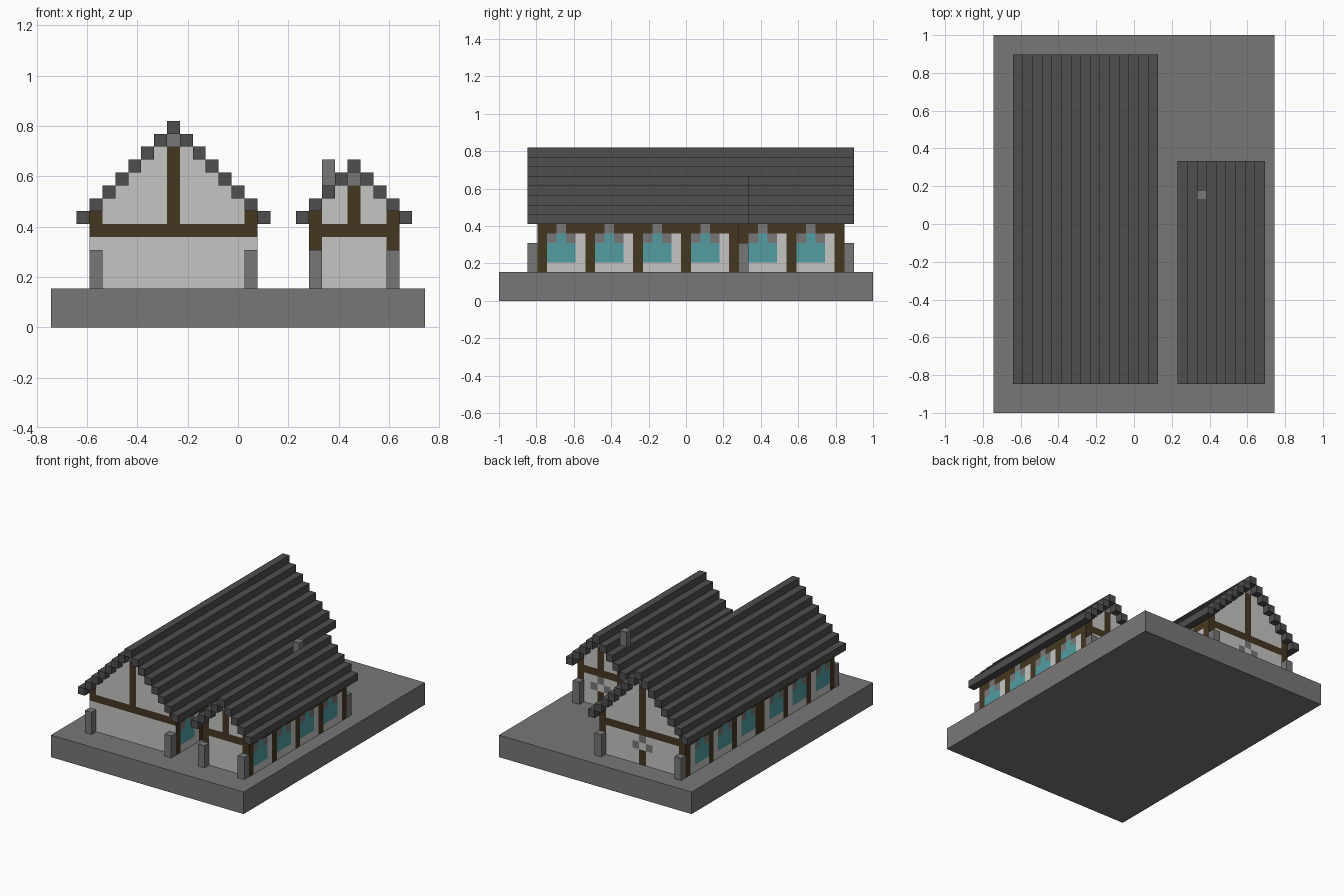
import bpy, bmesh
from mathutils import Vector

if "Cube" in bpy.data.objects:
    bpy.data.objects.remove(bpy.data.objects["Cube"], do_unlink=True)

V = 2 / 39                       # block size
NX, NY = 29, 39                  # plot size in blocks
STONE, PLASTER, TIMBER, GLASS, TILE = range(5)


def linear(c):
    return c / 12.92 if c <= 0.04045 else ((c + 0.055) / 1.055) ** 2.4


def make_material(name, rgb):
    m = bpy.data.materials.new(name)
    col = [linear(c / 255) for c in rgb] + [1]
    m.use_nodes = True
    bsdf = m.node_tree.nodes["Principled BSDF"]
    bsdf.inputs["Base Color"].default_value = col
    bsdf.inputs["Roughness"].default_value = 0.9
    m.diffuse_color = col
    return m


MATS = [make_material("grey stone", (121, 119, 120)),
        make_material("white plaster", (197, 197, 195)),
        make_material("dark timber", (69, 54, 33)),
        make_material("teal glass", (83, 156, 160)),
        make_material("slate roof", (78, 78, 78))]


def point(i, j, k):
    return Vector(((i - NX / 2) * V, (j - NY / 2) * V, k * V))


def finish(name, bm, mats):
    me = bpy.data.meshes.new(name)
    bm.to_mesh(me)
    bm.free()
    for m in mats:
        me.materials.append(m)
    ob = bpy.data.objects.new(name, me)
    bpy.context.scene.collection.objects.link(ob)
    return ob


def boxes(name, spans, mat):
    """Blocks given as (low corner, high corner) in block units."""
    bm = bmesh.new()
    for lo, hi in spans:
        a, b = point(*lo), point(*hi)
        verts = bmesh.ops.create_cube(bm, size=1)["verts"]
        bmesh.ops.scale(bm, vec=b - a, verts=verts)
        bmesh.ops.translate(bm, vec=(a + b) / 2, verts=verts)
    return finish(name, bm, [MATS[mat]])


def side_colour(j, k, posts):
    # Posts, top beam and arched windows along the long walls
    if j in posts:
        return TIMBER
    step = j - max(p for p in posts if p < j)
    if k >= 7:
        return STONE if k == 7 and step == 2 else TIMBER
    if step <= 3:
        if k in (4, 5):
            return GLASS
        if k == 6:
            return GLASS if step == 2 else STONE
    return PLASTER


def gable_colour(d, k, half, top, back, bare_corners):
    # d is the distance from the ridge line
    if k == top - 1:
        return STONE
    if k == 7 or (d == 0 and k > 7):
        return TIMBER
    if d == half and (k > 7 or not bare_corners):
        return TIMBER
    if back:
        if d == 0 and k < 5:
            return TIMBER
        if (d, k) in ((1, 5), (0, 6)):
            return STONE
    return PLASTER


def house(name, centre, half, y0, y1, posts, bare_front):
    """Walls, stepped roof and corner stones of one building."""
    x0, x1 = centre - half, centre + half + 1
    top = 9 + half                                   # ridge course
    bm = bmesh.new()

    def quad(a, b, k, mat):
        pts = [(*a, k), (*b, k), (*b, k + 1), (*a, k + 1)]
        f = bm.faces.new([bm.verts.new(point(*p)) for p in pts])
        f.material_index = mat

    # Long walls
    for j in range(y0, y1):
        for k in range(3, 9):
            c = side_colour(j, k, posts)
            quad((x1, j), (x1, j + 1), k, c)
            quad((x0, j + 1), (x0, j), k, c)
    # Gable walls
    for i in range(x0, x1):
        d = abs(i - centre)
        for k in range(3, top - d):
            quad((i, y0), (i + 1, y0), k,
                 gable_colour(d, k, half, top, False, bare_front))
            quad((i + 1, y1), (i, y1), k,
                 gable_colour(d, k, half, top, True, False))
    bmesh.ops.remove_doubles(bm, verts=bm.verts, dist=V / 100)
    finish(name + "_walls", bm, MATS[:4])

    # Roof courses
    courses = []
    for i in range(x0 - 1, x1 + 1):
        k = top - abs(i - centre)
        courses.append(((i, y0 - 1, k), (i + 1, y1 + 1, k + 1)))
    boxes(name + "_roof", courses, TILE)

    # Corner stones in front of and behind the walls
    boxes(name + "_corner_stones",
          [((i, j, 3), (i + 1, j + 1, 6)) for i in (x0, x1 - 1) for j in (y0 - 1, y1)],
          STONE)


# Ground slab
boxes("base_slab", [((0, 0, 0), (NX, NY, 3))], STONE)

# Large hall and small annex
house("hall", 9, 6, 4, 36, [4, 9, 14, 19, 20, 25, 30, 35], True)
house("annex", 23, 3, 4, 25, [4, 9, 14, 19, 24], False)

# Chimney on the annex roof
boxes("chimney", [((21, 22, 11), (22, 23, 13))], STONE)
